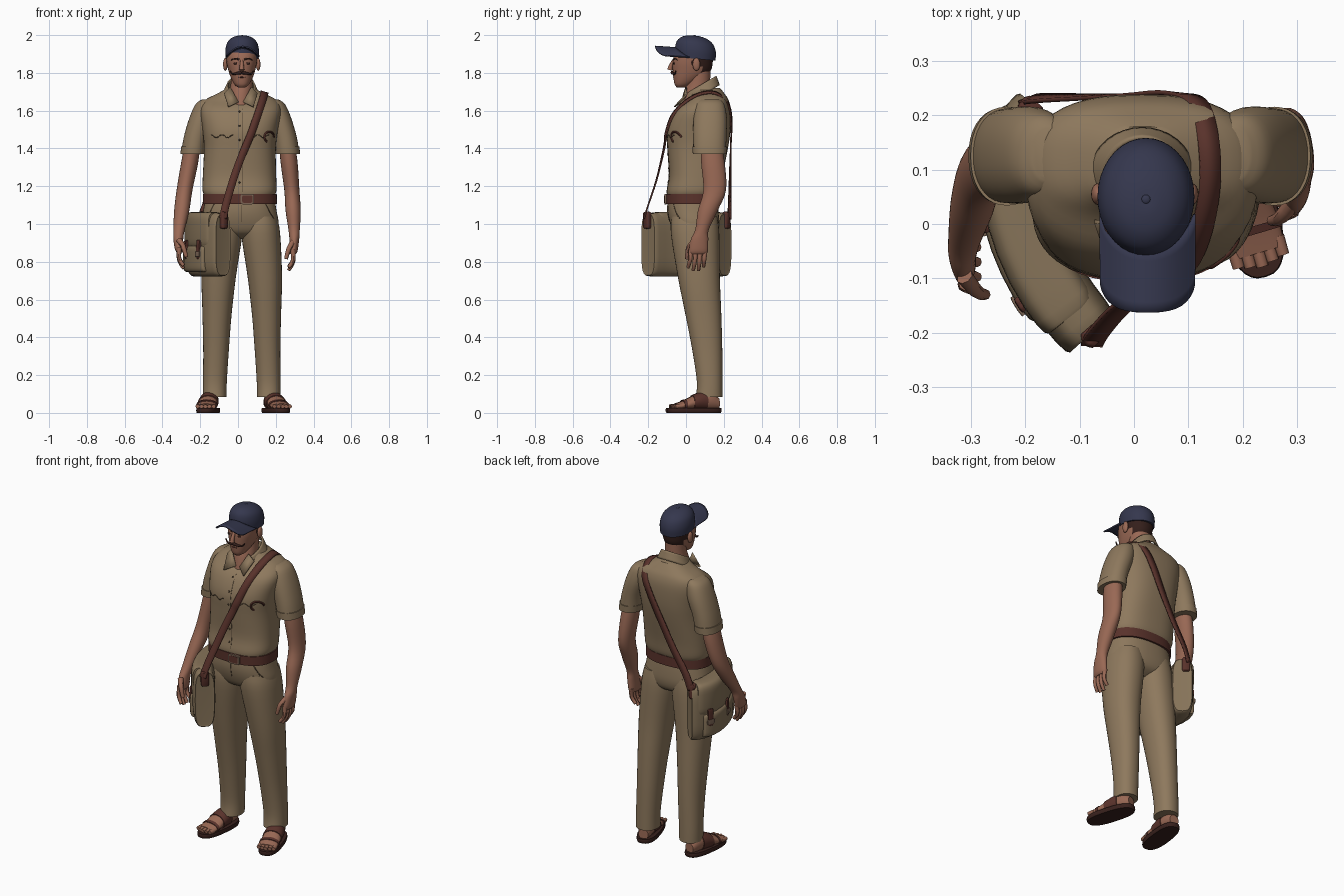
import bpy, bmesh, math
from mathutils import Vector

if "Cube" in bpy.data.objects:
    bpy.data.objects.remove(bpy.data.objects["Cube"])


def material(name, *rgb):
    m = bpy.data.materials.new(name)
    m.use_nodes = True
    m.diffuse_color = (*rgb, 1)
    m.node_tree.nodes["Principled BSDF"].inputs["Base Color"].default_value = (*rgb, 1)
    return m


KHAKI = material("khaki cloth", .27, .19, .11)
CANVAS = material("bag canvas", .24, .173, .1)
SEAM = material("dark stitching", .09, .06, .035)
SKIN = material("skin", .32, .14, .09)
LEATHER = material("brown leather", .1, .032, .024)
SOLE = material("dark sole", .04, .015, .012)
HAIR = material("dark hair", .035, .014, .011)
NAVY = material("navy cap", .035, .038, .075)
METAL = material("dull metal", .2, .13, .09)


def finish(ob, mat):
    if not ob.data.materials:
        ob.data.materials.append(mat)
    bpy.ops.object.select_all(action='DESELECT')
    ob.select_set(True)
    bpy.context.view_layer.objects.active = ob
    if ob.type == 'CURVE':
        bpy.ops.object.convert(target='MESH')
    bpy.ops.object.shade_smooth_by_angle(angle=math.radians(45))
    return bpy.context.view_layer.objects.active


def from_bmesh(name, mat, bm, thick=0):
    bmesh.ops.recalc_face_normals(bm, faces=bm.faces)
    me = bpy.data.meshes.new(name)
    bm.to_mesh(me)
    bm.free()
    ob = bpy.data.objects.new(name, me)
    bpy.context.collection.objects.link(ob)
    if thick:
        mod = ob.modifiers.new("thickness", 'SOLIDIFY')
        mod.thickness = thick
        mod.offset = 0
    return finish(ob, mat)


def smooth_path(pts, steps=4):
    """Catmull-Rom through tuples of any length."""
    out = []
    for i in range(len(pts) - 1):
        a, b, c, d = pts[max(i - 1, 0)], pts[i], pts[i + 1], pts[min(i + 2, len(pts) - 1)]
        for k in range(steps):
            t = k / steps
            out.append([q + t * (r - p + t * (2 * p - 5 * q + 4 * r - s + t * (3 * (q - r) + s - p))) / 2
                        for p, q, r, s in zip(a, b, c, d)])
    return out + [list(pts[-1])]


def loft(name, mat, rings, axis='Z', p=2, n=36, caps=True, tilt=0, thick=0):
    """Skin over rings (x, y, z, half width, half depth)."""
    bm = bmesh.new()
    loops = []
    for x, y, z, a, b in smooth_path(rings):
        loop = []
        for i in range(n):
            c, s = math.cos(math.tau * i / n), math.sin(math.tau * i / n)
            u = a * math.copysign(abs(c) ** (2 / p), c)
            w = b * math.copysign(abs(s) ** (2 / p), s)
            loop.append(bm.verts.new((x + u, y + w, z + tilt * w) if axis == 'Z' else (x + u, y, z + w)))
        loops.append(loop)
    for lo, hi in zip(loops, loops[1:]):
        for i in range(n):
            bm.faces.new((lo[i], lo[(i + 1) % n], hi[(i + 1) % n], hi[i]))
    if caps:
        bm.faces.new(loops[0])
        bm.faces.new(loops[-1])
    return from_bmesh(name, mat, bm, thick)


def tube(name, mat, pts, r0, r1=None):
    path = smooth_path(pts)
    cu = bpy.data.curves.new(name, 'CURVE')
    cu.dimensions, cu.bevel_depth, cu.bevel_resolution, cu.use_fill_caps = '3D', 1, 2, True
    sp = cu.splines.new('POLY')
    sp.points.add(len(path) - 1)
    for i, q in enumerate(path):
        sp.points[i].co = (*q, 1)
        sp.points[i].radius = r0 + ((r0 if r1 is None else r1) - r0) * i / (len(path) - 1)
    ob = bpy.data.objects.new(name, cu)
    bpy.context.collection.objects.link(ob)
    return finish(ob, mat)


def blob(name, mat, at, size):
    bm = bmesh.new()
    bmesh.ops.create_uvsphere(bm, u_segments=16, v_segments=10, radius=1)
    for v in bm.verts:
        v.co = Vector(at) + v.co * Vector(size)
    return from_bmesh(name, mat, bm)


def on_front(ob, x, z):
    """Point on the front surface of an object."""
    bpy.context.view_layer.update()
    hit, at, _, _ = ob.ray_cast(Vector((x, -1, z)), Vector((0, 1, 0)))
    return tuple(at) if hit else (x, 0, z)


# Shirt
shirt = loft("shirt", KHAKI, [
    (.008, .035, 1.15, .185, .135), (.008, .04, 1.18, .196, .142), (.008, .052, 1.26, .194, .142),
    (.01, .062, 1.4, .19, .16), (.012, .068, 1.5, .2, .168), (.015, .09, 1.6, .214, .148),
    (.015, .116, 1.655, .19, .11), (.015, .116, 1.69, .125, .088), (.015, .105, 1.72, .07, .075)], p=2.6, n=48)
for s, side in ((-1, "right"), (1, "left")):
    o = .012
    loft(side + "_sleeve", KHAKI, [
        (s * .165 + o, .128, 1.66, .035, .05), (s * .18 + o, .128, 1.635, .056, .074),
        (s * .203 + o, .128, 1.56, .067, .088), (s * .235 + o, .126, 1.46, .064, .088),
        (s * .25 + o, .125, 1.375, .063, .086)], p=2.2)
    loft(side + "_cuff", KHAKI, [(s * .246 + o, .125, 1.41, .067, .091),
                                 (s * .251 + o, .125, 1.37, .066, .089)], p=2.2)
    # Collar flap
    bm = bmesh.new()
    bm.faces.new([bm.verts.new((.015 + s * x, y, z)) for x, y, z in (
        (.012, -.022, 1.645), (.056, .0, 1.725), (.088, .005, 1.69), (.066, -.062, 1.62))])
    from_bmesh(side + "_collar_flap", KHAKI, bm, .008)
    # Chest pocket stitching
    line = [on_front(shirt, .01 + s * (.035 + .012 * i), 1.465 + .008 * math.cos(i * math.pi / 2.5))
            for i in range(11)]
    tube(side + "_pocket_seam", SEAM, line, .0022)
loft("collar", KHAKI, [(.015, .085, 1.68, .096, .09), (.015, .078, 1.735, .07, .08)],
     caps=False, tilt=.6, thick=.008)
tube("shirt_placket_seam", SEAM, [on_front(shirt, .022, 1.17 + .04 * i) for i in range(12)], .0014)
for i in range(6):
    blob("shirt_button", SEAM, on_front(shirt, .008, 1.22 + .075 * i), (.005, .004, .005))
hook = [on_front(shirt, .165 + .025 * math.cos(a * .6), 1.46 + .028 * math.sin(a * .6)) for a in range(8)]
tube("chest_loop", LEATHER, hook, .006)

# Trousers
hips = loft("trouser_hips", KHAKI, [
    (.01, .035, 1.15, .18, .128), (.01, .037, 1.07, .194, .135), (.012, .045, 1.0, .203, .128),
    (.015, .05, .95, .18, .105), (.015, .055, .92, .08, .05)], p=2.4, n=48)
for s, side in ((-1, "right"), (1, "left")):
    o = .02
    loft(side + "_trouser_leg", KHAKI, [
        (s * .095 + o, .045, 1.04, .09, .12), (s * .1 + o, .048, .95, .103, .128),
        (s * .122 + o, .068, .72, .091, .111), (s * .131 + o, .092, .52, .077, .095),
        (s * .136 + o, .112, .34, .068, .08), (s * .142 + o, .125, .17, .063, .068),
        (s * .143 + o, .123, .085, .062, .07)], p=2.2)
    tube(side + "_pocket_edge", SEAM,
         [on_front(hips, .01 + s * x, z) for x, z in ((.135, 1.11), (.16, 1.06), (.18, 1.03))], .0025)
tube("fly_seam", SEAM, [on_front(hips, .02, 1.1 - .03 * i) for i in range(4)], .002)

# Belt
belt = loft("belt", LEATHER, [(.01, .036, 1.105, .197, .143), (.01, .035, 1.16, .195, .143)], p=2.4, n=48)
bx, by, bz = on_front(belt, .05, 1.132)
loft("belt_buckle", METAL, [(bx, by - .008, bz, .036, .028), (bx, by + .004, bz, .036, .028)], axis='Y', p=6)
loft("buckle_inset", LEATHER, [(bx, by - .01, bz, .028, .02), (bx, by, bz, .028, .02)], axis='Y', p=6)

# Arms and hands
arms = {
    "left": [(.255, .13, 1.46, .04, .05), (.27, .142, 1.33, .045, .062), (.285, .152, 1.18, .04, .06),
             (.292, .115, 1.07, .04, .052), (.297, .085, .97, .03, .036), (.298, .072, .92, .026, .046),
             (.294, .066, .86, .022, .05), (.29, .064, .84, .016, .045)],
    "right": [(-.235, .115, 1.46, .04, .05), (-.255, .115, 1.33, .045, .06), (-.283, .09, 1.18, .042, .056),
              (-.298, .035, 1.07, .04, .048), (-.312, -.025, .97, .03, .034), (-.316, -.05, .92, .026, .042),
              (-.313, -.068, .87, .022, .046), (-.31, -.072, .85, .016, .042)]}
for side, rings in arms.items():
    s = 1 if side == "left" else -1
    loft(side + "_arm", SKIN, rings)
    x, y, z = rings[-1][:3]
    for f in range(4):
        dy = (f - 1.5) * .025
        drop = (.07, .085, .085, .065)[f]
        tube(side + "_finger", SKIN, [(x, y + dy, z + .025), (x + s * .002, y + dy - .005, z - drop * .45),
                                      (x - s * .022, y + dy * 1.1 - .012, z - drop)], .0135, .009)
    tube(side + "_thumb", SKIN, [(x + s * .002, y - .025, z + .065), (x - s * .02, y - .052, z + .03),
                                 (x - s * .036, y - .058, z - .025)], .016, .01)

# Sandals and feet
for side, x, turn in (("right", -.14, -.12), ("left", .158, .29)):
    parts = [
        loft(side + "_sole", SOLE, [(0, -.148, 0, .056, .144), (0, -.148, .012, .059, .148),
                                    (0, -.148, .026, .057, .146)], p=2.6),
        loft(side + "_foot", SKIN, [(0, -.015, .05, .028, .03), (0, -.06, .065, .04, .05),
                                    (0, -.13, .06, .047, .042), (0, -.2, .042, .053, .026),
                                    (0, -.25, .034, .05, .015)], axis='Y'),
        loft(side + "_instep_band", LEATHER, [(0, -.085, .064, .048, .051), (0, -.12, .061, .052, .048),
                                              (0, -.16, .052, .055, .041)], axis='Y'),
        loft(side + "_toe_band", LEATHER, [(0, -.2, .042, .057, .03), (0, -.215, .039, .057, .027)], axis='Y')]
    for i in range(5):
        tx = (i - 2) * .021
        end = -.276 + abs(i - 2) * .005
        parts.append(tube(side + "_toe", SKIN, [(tx, -.23, .036), (tx * 1.02, end, .034)], .013, .011))
    for ob in parts:
        ob.location = (x, .186, 0)
        ob.rotation_euler.z = turn

# Neck and head
loft("neck", SKIN, [(.015, .04, 1.62, .055, .07), (.016, .055, 1.69, .06, .07),
                    (.02, .068, 1.76, .057, .06), (.02, .07, 1.84, .06, .06)])
head = loft("head", SKIN, [
    (.02, -.025, 1.722, .018, .022), (.02, -.016, 1.738, .038, .044), (.02, .008, 1.77, .056, .074),
    (.02, .03, 1.81, .07, .1), (.02, .036, 1.86, .08, .106), (.02, .045, 1.91, .08, .1),
    (.02, .05, 1.96, .05, .06)], p=2.2)
head.data.materials.append(HAIR)
for f in head.data.polygons:
    if f.center.z > 1.795 and f.center.y > (.045 if f.center.z > 1.835 else .085):
        f.material_index = 1
tube("nose", SKIN, [(.02, -.066, 1.865), (.02, -.08, 1.838), (.02, -.086, 1.815)], .008, .014)
blob("lower_lip", LEATHER, (.02, -.062, 1.777), (.02, .007, .004))
for s, side in ((-1, "right"), (1, "left")):
    blob(side + "_ear", SKIN, (.02 + s * .087, .055, 1.845), (.012, .02, .034))
    blob(side + "_sideburn", HAIR, (.02 + s * .073, .033, 1.862), (.008, .01, .024))
    blob(side + "_eye", HAIR, on_front(head, .02 + s * .032, 1.85), (.012, .004, .006))
    tube(side + "_eyebrow", HAIR, [on_front(head, .02 + s * x, z) for x, z in (
        (.014, 1.87), (.034, 1.876), (.055, 1.868))], .005, .003)
    tube(side + "_moustache", HAIR, [(.02, -.073, 1.802), (.02 + s * .025, -.071, 1.798),
                                     (.02 + s * .048, -.06, 1.794), (.02 + s * .063, -.054, 1.81)], .009, .003)

# Cap
loft("cap_crown", NAVY, [
    (.022, .05, 1.875, .087, .106), (.022, .05, 1.92, .089, .108), (.022, .048, 1.96, .079, .096),
    (.022, .046, 1.985, .055, .067), (.022, .045, 1.996, .025, .03), (.022, .045, 1.997, .004, .004)], tilt=-.1)
blob("cap_button", NAVY, (.022, .045, 1.995), (.009, .009, .005))
bm = bmesh.new()
N, M = 20, 6
grid = []
for i in range(N + 1):
    u = math.sin(math.pi * (i / N - .5))
    back = .05 - .1 * math.sqrt(1 - .9 * u * u)
    tip = -.1 - .063 * (1 - abs(u) ** 3) ** .5
    grid.append([bm.verts.new((.025 + .086 * u, back + (tip - back) * j / M,
                               1.932 + .008 * j / M - .05 * u * u)) for j in range(M + 1)])
for a, b in zip(grid, grid[1:]):
    for j in range(M):
        bm.faces.new((a[j], a[j + 1], b[j + 1], b[j]))
from_bmesh("cap_brim", NAVY, bm, .008)


# Shoulder bag, curved around the hip
def bag_part(name, mat, x, y0, y1, z, a, b, p=5):
    e = min(.02, (y1 - y0) / 4)
    ob = loft(name, mat, [(x, y0, z, a * .75, b * .92), (x, y0 + e, z, a, b), (x, (y0 + y1) / 2, z, a, b),
                          (x, y1 - e, z, a, b), (x, y1, z, a * .75, b * .92)], axis='Y', p=p)
    for v in ob.data.vertices:
        t = .1 - v.co.y
        bend = 1.5 if t > 0 else 4
        k = v.co.x / math.hypot(1, 2 * bend * t)
        v.co.x, v.co.y = -.215 + bend * t * t + k, v.co.y + 2 * bend * t * k


bag_part("bag_body", CANVAS, 0, -.2, .205, .89, .06, .168, 3.5)
bag_part("bag_flap", CANVAS, -.008, -.165, .185, .965, .06, .098, 4)
bag_part("bag_pocket", CANVAS, -.03, -.14, .165, .815, .045, .07)
for y in (-.11, .015, .14):
    bag_part("bag_closure_strap", LEATHER, -.071, y - .011, y + .011, .865, .007, .05)
    bag_part("bag_buckle", METAL, -.077, y - .015, y + .015, .84, .005, .014)
for x, y in ((0, -.205), (-.02, .2)):
    bag_part("bag_strap_tab", LEATHER, x, y - .012, y + .012, 1.02, .022, .045)

# Long strap over the left shoulder
path = [Vector(q) for q in smooth_path([
    (-.078, -.222, 1.03), (-.065, -.2, 1.1), (-.03, -.16, 1.22), (.008, -.132, 1.33), (.045, -.113, 1.42),
    (.07, -.106, 1.48), (.103, -.07, 1.575), (.128, .0, 1.65), (.14, .085, 1.692), (.135, .165, 1.69),
    (.115, .225, 1.63), (.07, .24, 1.54), (.0, .237, 1.4), (-.08, .234, 1.25), (-.16, .232, 1.12),
    (-.195, .23, 1.03)], 5)]
bm = bmesh.new()
edges = []
for i, q in enumerate(path):
    along = path[min(i + 1, len(path) - 1)] - path[max(i - 1, 0)]
    out = q - Vector((q.x * .7, .08, min(q.z, 1.55)))
    w = along.cross(out).normalized() * .02
    edges.append((bm.verts.new(q - w), bm.verts.new(q + w)))
for a, b in zip(edges, edges[1:]):
    bm.faces.new((a[0], a[1], b[1], b[0]))
from_bmesh("bag_strap", LEATHER, bm, .008)
